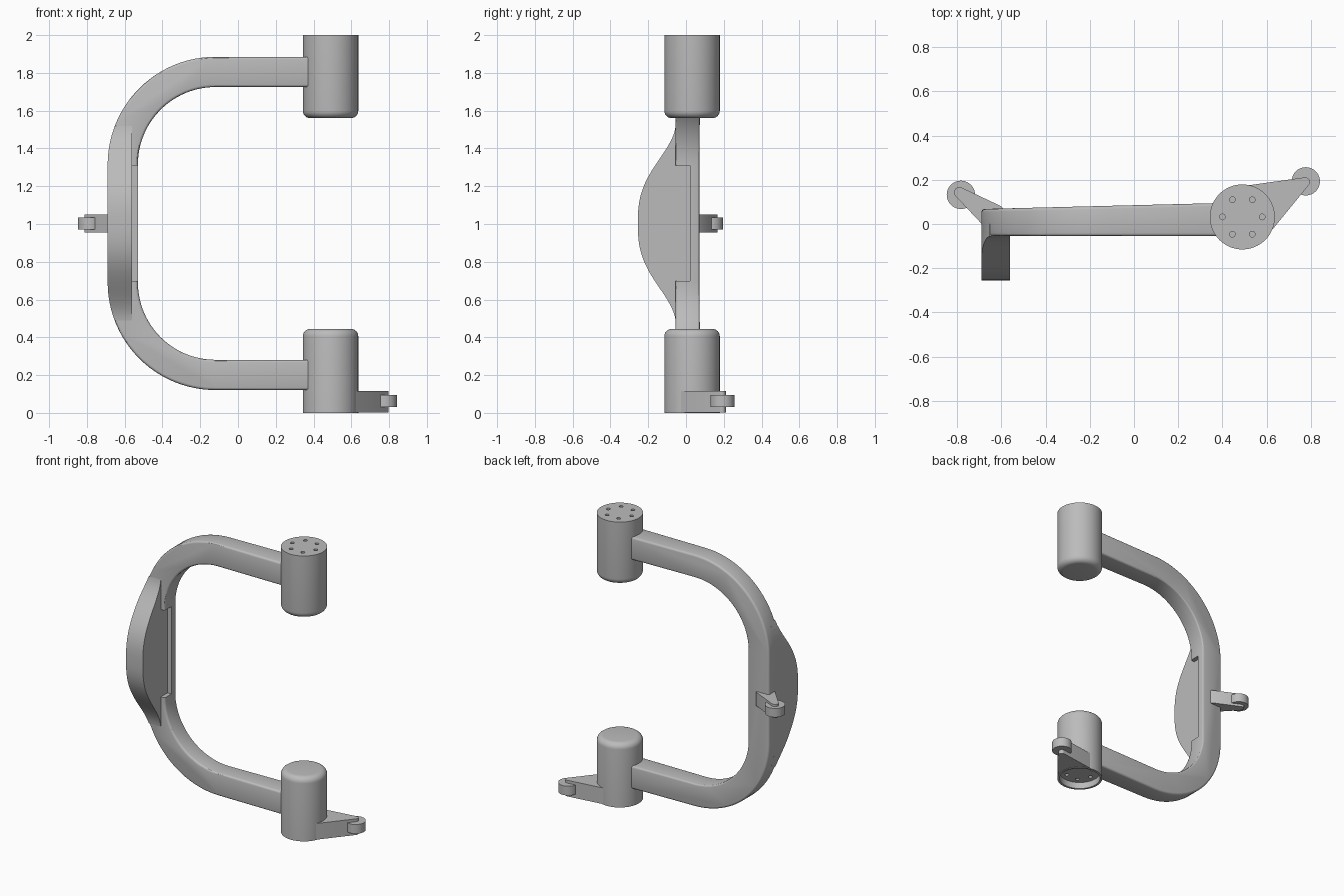
import bpy, bmesh, math
from mathutils import Vector

cube = bpy.data.objects.get("Cube")
if cube:
    bpy.data.objects.remove(cube, do_unlink=True)

GREY = (0.5, 0.5, 0.5, 1)
metal = bpy.data.materials.new("plain grey")
metal.use_nodes = True
metal.diffuse_color = GREY
metal.node_tree.nodes["Principled BSDF"].inputs["Base Color"].default_value = GREY


def finish(bm, name):
    """Turn a bmesh into a named object."""
    bmesh.ops.recalc_face_normals(bm, faces=bm.faces)
    mesh = bpy.data.meshes.new(name)
    bm.to_mesh(mesh)
    bm.free()
    mesh.materials.append(metal)
    ob = bpy.data.objects.new(name, mesh)
    bpy.context.collection.objects.link(ob)
    return ob


def activate(ob):
    bpy.ops.object.select_all(action='DESELECT')
    ob.select_set(True)
    bpy.context.view_layer.objects.active = ob


def smooth(ob):
    activate(ob)
    bpy.ops.object.shade_smooth_by_angle(angle=math.radians(30))


def apply_modifier(ob, kind, **settings):
    mod = ob.modifiers.new(kind.title(), kind)
    for key, value in settings.items():
        setattr(mod, key, value)
    activate(ob)
    bpy.ops.object.modifier_apply(modifier=mod.name)


def cut(ob, cutter):
    cutter.hide_render = True
    apply_modifier(ob, 'BOOLEAN', object=cutter, operation='DIFFERENCE', solver='EXACT')
    bpy.data.objects.remove(cutter, do_unlink=True)


def prism(name, points, direction):
    """Extrude a closed outline along a vector."""
    bm = bmesh.new()
    face = bm.faces.new([bm.verts.new(p) for p in points])
    out = bmesh.ops.extrude_face_region(bm, geom=[face], use_keep_orig=True)
    moved = [v for v in out["geom"] if isinstance(v, bmesh.types.BMVert)]
    bmesh.ops.translate(bm, verts=moved, vec=Vector(direction))
    return finish(bm, name)


def lathe(name, profile, x, y, steps=64):
    """Spin a radius/height profile round a vertical axis."""
    bm = bmesh.new()
    verts = [bm.verts.new((r, 0, z)) for r, z in profile]
    edges = [bm.edges.new(pair) for pair in zip(verts, verts[1:])]
    bmesh.ops.spin(bm, geom=verts + edges, cent=(0, 0, 0), axis=(0, 0, 1),
                   angle=math.tau, steps=steps, use_duplicate=False)
    bmesh.ops.remove_doubles(bm, verts=bm.verts, dist=1e-4)
    bmesh.ops.translate(bm, verts=bm.verts, vec=(x, y, 0))
    return finish(bm, name)


def arc(cx, cy, r, start, end, n):
    angles = [math.radians(start + (end - start) * i / n) for i in range(n + 1)]
    return [(cx + r * math.cos(a), cy + r * math.sin(a)) for a in angles]


# C-shaped arm
MID, BEND_X, BEND_UP, OUTER, INNER = 1.003, -0.12, 0.312, 0.57, 0.41
FRONT, BACK, END = -0.055, 0.07, 0.43
top, low = MID + BEND_UP, MID - BEND_UP
outline = [(END, top + OUTER)]
outline += arc(BEND_X, top, OUTER, 90, 180, 24) + arc(BEND_X, low, OUTER, 180, 270, 24)
outline += [(END, low - OUTER), (END, low - INNER)]
outline += arc(BEND_X, low, INNER, 270, 180, 24) + arc(BEND_X, top, INNER, 180, 90, 24)
outline += [(END, top + INNER)]
arm = prism("c_arm", [(x, FRONT, z) for x, z in outline], (0, BACK - FRONT, 0))
for v in arm.data.vertices:  # the back widens towards the heads
    if v.co.y > 0:
        v.co.y += 0.025 * (v.co.x + 0.6)
apply_modifier(arm, 'BEVEL', width=0.014, segments=3, limit_method='ANGLE')

# Shallow notch beside the guard
NOTCH_X, NOTCH_Y = -0.56, 0.02
notch = prism("notch_cutter", [(NOTCH_X, -0.2, low + 0.006), (-0.4, -0.2, low + 0.006),
                               (-0.4, NOTCH_Y, low + 0.006), (NOTCH_X, NOTCH_Y, low + 0.006)],
              (0, 0, 2 * BEND_UP - 0.012))
cut(arm, notch)
smooth(arm)

# Bulging front guard that follows the outer curve of the arm
HALF, ROWS = 0.515, 48
bm = bmesh.new()
rings = []
for i in range(ROWS + 1):
    t = 2 * i / ROWS - 1
    z, s = MID + HALF * t, abs(t)
    bulge = 0.85 * math.cos(math.pi / 2 * s ** 1.4) ** 2 + 0.15 * (1 - s * s)
    rise = max(0, abs(z - MID) - BEND_UP)
    left = BEND_X - math.sqrt(OUTER ** 2 - rise ** 2)
    front = FRONT - 0.2 * bulge
    rings.append([bm.verts.new((x, y, z)) for x, y in
                  ((left, front), (NOTCH_X, front), (NOTCH_X, 0), (left, 0))])
for a, b in zip(rings, rings[1:]):
    for k in range(4):
        n = (k + 1) % 4
        bm.faces.new((a[k], a[n], b[n], b[k]))
bm.faces.new(rings[0])
bm.faces.new(rings[-1])
smooth(finish(bm, "front_guard"))

# Cylindrical heads with a rounded inner end and bolt holes at the outer end
HX, HY, R, ROUND = 0.49, 0.032, 0.147, 0.04


def bolt_holes(head, z0, z1):
    for i in range(6):
        a = math.tau * i / 6
        cut(head, lathe("hole_cutter", [(0, z0), (0.013, z0), (0.013, z1), (0, z1)],
                        HX + 0.09 * math.cos(a), HY + 0.09 * math.sin(a), 16))


upper = lathe("upper_head", [(0, 1.56)] + arc(R - ROUND, 1.56 + ROUND, ROUND, -90, 0, 6)
              + [(R, 2), (0, 2)], HX, HY)
bolt_holes(upper, 1.95, 2.05)
smooth(upper)

RECESS = 0.045
lower = lathe("lower_head", [(0, RECESS), (0.132, RECESS), (0.132, 0), (R, 0)]
              + arc(R - ROUND, 0.445 - ROUND, ROUND, 0, 90, 6) + [(0, 0.445)], HX, HY)
bolt_holes(lower, -0.01, RECESS + 0.05)
smooth(lower)


# Tapered lugs, each holding a flat roller
def lug(name, root, tip, z0, z1):
    smooth(prism(name, [(x, y, z0) for x, y in root + tip], (0, 0, z1 - z0)))


def roller(name, x, y, z0, z1):
    smooth(lathe(name, [(0, z0), (0.064, z0), (0.064, z1), (0, z1)], x, y, 40))


lug("lower_lug", arc(HX, HY, 0.142, 84, -34, 16), arc(0.775, 0.19, 0.021, -35, 96, 10),
    0.002, 0.115)
roller("lower_roller", 0.777, 0.193, 0.03, 0.095)
lug("side_lug", [(-0.66, -0.03), (-0.585, 0.06), (-0.6, 0.08)],
    arc(-0.79, 0.143, 0.024, 65, 225, 10), 0.955, 1.05)
roller("side_roller", -0.783, 0.132, 0.972, 1.034)
